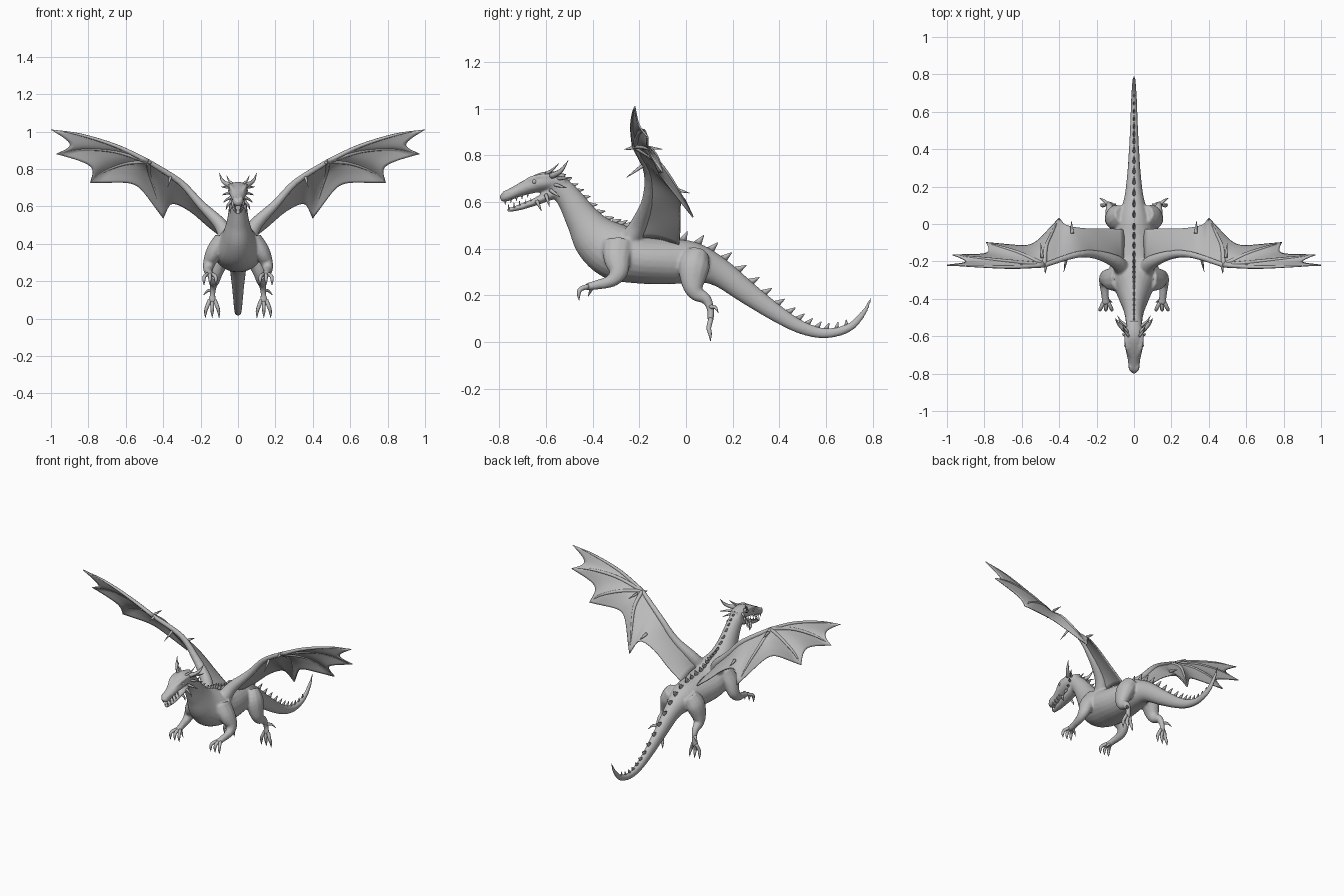
import bpy, bmesh, math
from mathutils import Vector

cube = bpy.data.objects.get("Cube")
if cube:
    bpy.data.objects.remove(cube)

grey = bpy.data.materials.new("scale grey")
grey.use_nodes = True
grey.diffuse_color = (0.5, 0.5, 0.5, 1)
grey.node_tree.nodes["Principled BSDF"].inputs["Base Color"].default_value = (0.5, 0.5, 0.5, 1)


def spline(pts, s):
    """Smooth curve through points of any dimension, s from 0 to 1."""
    p = [Vector(q) for q in pts]
    f = min(max(s, 0), 1) * (len(p) - 1)
    i = min(int(f), len(p) - 2)
    t = f - i
    b, c = p[i], p[i + 1]
    a = p[i - 1] if i else b * 2 - c
    d = p[i + 2] if i + 2 < len(p) else c * 2 - b
    return (b * 2 + (c - a) * t + (a * 2 - b * 5 + c * 4 - d) * t**2
            + (b * 3 - a - c * 3 + d) * t**3) * 0.5


def tube(bm, pts, ref=(1, 0, 0), both=True, sides=12, steps=4):
    """Closed tube through (x, y, z, width, height) points, mirrored if both."""
    n = (len(pts) - 1) * steps
    for side in (1, -1) if both else (1,):
        rings = []
        for k in range(n + 1):
            q = spline(pts, k / n)
            t = (spline(pts, (k + 0.3) / n) - spline(pts, (k - 0.3) / n)).to_3d().normalized()
            u = Vector(ref)
            u = (u - t * u.dot(t)).normalized()
            v = t.cross(u)
            ring = []
            for j in range(sides):
                a = math.tau * j / sides
                co = q.to_3d() + u * max(q[3], .001) * math.cos(a) + v * max(q[4], .001) * math.sin(a)
                ring.append(bm.verts.new((co.x * side, co.y, co.z)))
            rings.append(ring)
        for r0, r1 in zip(rings, rings[1:]):
            for j in range(sides):
                m = (j + 1) % sides
                bm.faces.new((r0[j], r0[m], r1[m], r1[j]))
        bm.faces.new(rings[0])
        bm.faces.new(rings[-1])


def spike(bm, base, tip, r, bend=(0, 0, 0), both=True):
    """Curved pointed cone for claws, horns and teeth."""
    a, b = Vector(base), Vector(tip)
    mid = (a + b) / 2 + Vector(bend)
    ref = (0, 1, 0) if abs((b - a).normalized().x) > 0.7 else (1, 0, 0)
    tube(bm, [(*a, r, r), (*mid, r * .65, r * .65), (*b, .001, .001)], ref, both, 7, 3)


def finish(name, bm):
    bmesh.ops.recalc_face_normals(bm, faces=bm.faces)
    me = bpy.data.meshes.new(name)
    bm.to_mesh(me)
    bm.free()
    me.materials.append(grey)
    me.polygons.foreach_set("use_smooth", [True] * len(me.polygons))
    ob = bpy.data.objects.new(name, me)
    bpy.context.collection.objects.link(ob)
    return ob


# Body, neck and tail: (y, z, half width, half height)
trunk = [(.795, .195, .003, .003), (.765, .13, .009, .012), (.70, .062, .014, .018),
         (.60, .037, .018, .022), (.50, .06, .022, .028), (.40, .115, .027, .036),
         (.27, .205, .036, .048), (.14, .30, .052, .062), (.03, .34, .085, .088),
         (-.08, .345, .112, .098), (-.20, .355, .13, .105), (-.30, .385, .12, .12),
         (-.38, .44, .085, .105), (-.44, .52, .06, .075), (-.49, .6, .048, .058),
         (-.53, .65, .044, .05), (-.575, .685, .044, .043)]
trunk = [(0, *p) for p in trunk]
wrist = (.48, -.22, .84)
arm_line = [(.06, -.24, .44), (.1, -.2, .51), (.2, -.165, .61), (.31, -.165, .73), wrist]

bm = bmesh.new()
tube(bm, trunk, both=False, sides=24, steps=5)
# Head and lower jaw
tube(bm, [(0, -.52, .685, .04, .036), (0, -.59, .69, .052, .042), (0, -.65, .676, .05, .037),
          (0, -.72, .648, .035, .027), (0, -.775, .622, .028, .022), (0, -.797, .615, .012, .012)],
     both=False, sides=16)
tube(bm, [(0, -.56, .645, .04, .03), (0, -.63, .608, .036, .018), (0, -.71, .578, .026, .013),
          (0, -.768, .564, .012, .008)], both=False)
# Brow ridges, nostrils and cheeks
tube(bm, [(.018, -.72, .668, .006, .005), (.036, -.66, .703, .012, .01), (.046, -.58, .715, .008, .008)])
tube(bm, [(.014, -.79, .637, .005, .005), (.018, -.765, .645, .011, .009), (.016, -.73, .65, .005, .005)])
# Front legs
tube(bm, [(.08, -.29, .42, .05, .07), (.125, -.295, .36, .045, .06), (.153, -.29, .3, .034, .042),
          (.16, -.32, .262, .026, .028), (.155, -.38, .245, .02, .021), (.15, -.43, .235, .024, .015)])
# Hind legs
tube(bm, [(.06, .05, .38, .05, .05), (.095, .035, .325, .055, .068), (.118, .03, .25, .04, .05),
          (.125, .045, .208, .03, .034), (.13, .085, .185, .022, .024),
          (.135, .105, .14, .015, .016), (.138, .105, .085, .022, .013)])
# Wing arms
radii = (.045, .036, .024, .018, .014)
tube(bm, [(*p, r, r) for p, r in zip(arm_line, radii)], ref=(0, 1, 0))
body = finish("body", bm)
mod = body.modifiers.new("fuse", "REMESH")
mod.mode = "VOXEL"
mod.voxel_size = .007
mod.use_smooth_shade = True
mod = body.modifiers.new("soften", "SMOOTH")
mod.factor = .5
mod.iterations = 4

# Spine plates, placed along the top of the trunk
bm = bmesh.new()
count = 31
for k in range(count):
    s = .13 + .85 * k / (count - 1)
    q = spline(trunk, s)
    t = (spline(trunk, s - .01) - spline(trunk, s + .01)).to_3d().normalized()
    up = Vector((1, 0, 0)).cross(t)
    size = .55 + .45 * math.sin(math.pi * min(1, k / (count - 1) * 1.1))
    foot = q.to_3d() + up * (q[4] - .006)
    tip = foot + up * .043 * size + t * .02 * size
    tube(bm, [(*foot, .010 * size, .021 * size), (*tip, .001, .002)], both=False, sides=6, steps=1)
finish("spine_plates", bm)

# Claws
bm = bmesh.new()
for d in (-.032, 0, .032):
    tube(bm, [(.15 + d * .4, -.42, .238, .011, .011), (.15 + d * .9, -.452, .226, .01, .01),
              (.15 + d, -.46, .205, .008, .008), (.15 + d, -.458, .178, .001, .001)], sides=8)
    tube(bm, [(.138 + d * .4, .107, .1, .011, .011), (.138 + d * .9, .098, .06, .01, .01),
              (.138 + d * 1.1, .103, .035, .008, .008), (.138 + d * 1.15, .105, .004, .001, .001)], sides=8)
spike(bm, (.14, .105, .15), (.185, .138, .125), .011, (0, .005, .01))
spike(bm, (.15, -.4, .24), (.115, -.42, .195), .01)
finish("claws", bm)

# Horns and cheek spikes
bm = bmesh.new()
spike(bm, (.035, -.58, .71), (.1, -.505, .778), .015, (.012, .005, -.012))
spike(bm, (.028, -.6, .72), (.06, -.545, .765), .008, (.005, 0, -.004))
for y, z, x, ty, tz in ((-.55, .70, .09, -.49, .705), (-.565, .675, .085, -.51, .66),
                        (-.58, .65, .078, -.54, .62), (-.6, .63, .065, -.585, .58),
                        (-.64, .605, .04, -.62, .562)):
    spike(bm, (.034, y, z), (x, ty, tz), .009, (.006, 0, 0))
finish("horns", bm)

# Teeth
bm = bmesh.new()
for i in range(5):
    y = -.775 + .024 * i
    x = .014 + .003 * i
    spike(bm, (x, y, .612 + .006 * i), (x, y, .588 + .008 * i), .005)
    spike(bm, (x - .003, y + .015, .568 + .006 * i), (x - .003, y + .013, .592 + .006 * i), .004)
finish("teeth", bm)

# Eyes
bm = bmesh.new()
for side in (1, -1):
    r = bmesh.ops.create_uvsphere(bm, u_segments=12, v_segments=8, radius=.01)
    bmesh.ops.translate(bm, verts=r["verts"], vec=(.043 * side, -.65, .687))
finish("eyes", bm)

# Wing fingers, all starting at the wrist
fingers = [[wrist, (.65, -.23, .922), (.84, -.225, .982), (1, -.22, 1.01)],
           [wrist, (.66, -.2, .895), (.84, -.18, .905), (.97, -.165, .88)],
           [wrist, (.6, -.16, .83), (.72, -.12, .785), (.79, -.1, .725)],
           [wrist, (.47, -.12, .77), (.435, -.04, .66), (.4, .03, .535)]]
bm = bmesh.new()
for f in fingers:
    tube(bm, [(*p, r, r) for p, r in zip(f, (.013, .010, .007, .001))],
         ref=(0, 1, 0), sides=8, steps=5)
spike(bm, (.47, -.215, .835), (.475, -.265, .825), .01)
spike(bm, (.36, -.18, .76), (.375, -.255, .705), .009)
spike(bm, (.33, -.05, .655), (.335, .015, .638), .01)
spike(bm, (.49, -.18, .835), (.5, -.1, .826), .009)
finish("wing_fingers", bm)

# Wing membranes: an arm panel and three scalloped panels between fingers
trail = [(.05, -.03, .41), (.15, -.025, .485), (.257, -.025, .575), (.355, -.01, .615), (.4, .03, .535)]


def arm_panel(s, t):
    p = spline(arm_line, s).lerp(spline(trail, s), t)
    if s == 1:
        p = spline(fingers[3], t)
    return p + Vector((0, 0, .02 * math.sin(math.pi * t) * (1 - s)))


def fan_panel(a, b, sag):
    def point(s, t):
        p = spline(a, s).lerp(spline(b, s), t) - Vector(wrist)
        p *= 1 - sag * 4 * t * (1 - t)
        return Vector(wrist) + p + Vector((0, -.02, .02)) * (s * t * (1 - t))
    return point


panels = [arm_panel] + [fan_panel(a, b, g) for a, b, g in zip(fingers, fingers[1:], (.17, .22, .38))]
bm = bmesh.new()
n = 14
for side in (1, -1):
    for point in panels:
        grid = [[bm.verts.new(point(i / n, j / n) * 1) for j in range(n + 1)] for i in range(n + 1)]
        for row in grid:
            for v in row:
                v.co.x *= side
        for i in range(n):
            for j in range(n):
                bm.faces.new((grid[i][j], grid[i + 1][j], grid[i + 1][j + 1], grid[i][j + 1]))
bmesh.ops.remove_doubles(bm, verts=bm.verts, dist=.0005)
wing = finish("wing_membranes", bm)
mod = wing.modifiers.new("thickness", "SOLIDIFY")
mod.thickness = .007
mod.offset = 0
